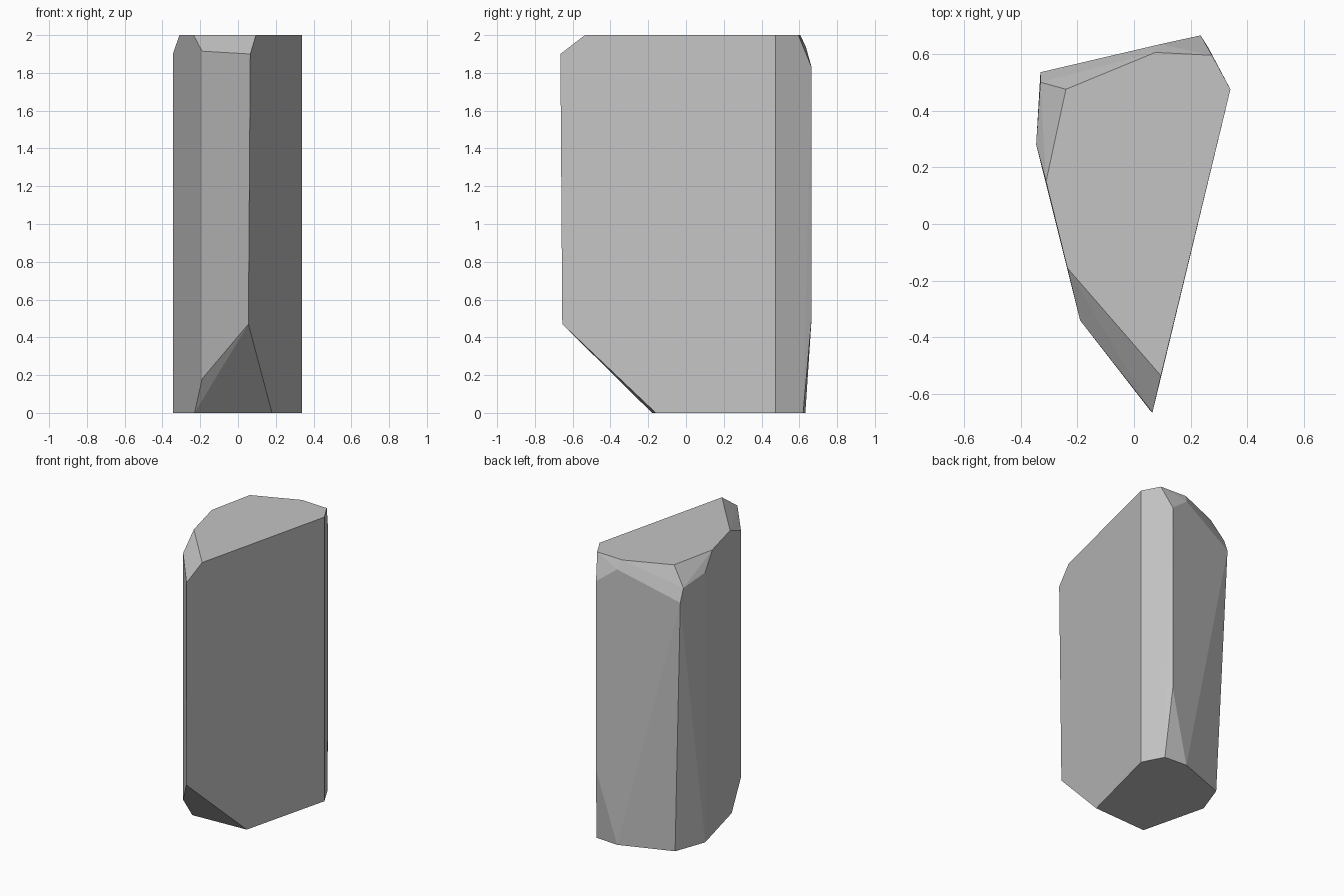
import bpy
import bmesh
import math

# Remove the default cube only
default_cube = bpy.data.objects.get("Cube")
if default_cube:
    bpy.data.objects.remove(default_cube, do_unlink=True)


def make_material(name, colour):
    material = bpy.data.materials.new(name)
    material.use_nodes = True
    material.diffuse_color = colour
    for node in material.node_tree.nodes:
        if node.type == "BSDF_PRINCIPLED":
            node.inputs["Base Color"].default_value = colour
    return material


def faceted_stone(name, corners, material):
    """Wrap flat facets tightly around the given corner points."""
    mesh = bpy.data.meshes.new(name)
    shape = bmesh.new()
    for corner in corners:
        shape.verts.new(corner)
    bmesh.ops.convex_hull(shape, input=shape.verts[:])

    # Merge hull triangles that lie in the same facet
    bmesh.ops.dissolve_limit(
        shape,
        angle_limit=math.radians(2),
        verts=shape.verts[:],
        edges=shape.edges[:],
    )
    loose = [vert for vert in shape.verts if not vert.link_faces]
    bmesh.ops.delete(shape, geom=loose, context="VERTS")
    bmesh.ops.recalc_face_normals(shape, faces=shape.faces[:])
    shape.to_mesh(mesh)
    shape.free()

    mesh.materials.append(material)
    stone = bpy.data.objects.new(name, mesh)
    bpy.context.scene.collection.objects.link(stone)
    return stone


def at_height(outline, height):
    return [(x, y, height) for x, y in outline]


# Flat top outline
top = at_height([
    (-.31, .15), (-.24, .475), (.075, .605), (.275, .595),
    (.34, .475), (.095, -.535), (-.235, -.155),
], 2)

# Flat base outline
base = at_height([
    (-.345, .28), (-.23, -.18), (.18, -.16), (.34, .475),
    (.263, .62), (.094, .632), (-.265, .5),
], 0)

# Lower ends of the bevels around the top
upper_bevels = [
    (.065, -.665, 1.9), (-.19, -.34, 1.915),
    (-.345, .28, 1.9), (-.33, .5, 1.87), (-.33, .535, 1.78),
    (.235, .665, 1.83), (.093, .634, 1.94),
]

# Upper ends of the front and back cuts at the base
lower_cuts = [(-.19, -.34, .18), (.055, -.655, .47), (.235, .665, .5)]

grey = make_material("stone grey", (.55, .55, .55, 1))
faceted_stone("standing_stone", top + base + upper_bevels + lower_cuts, grey)
